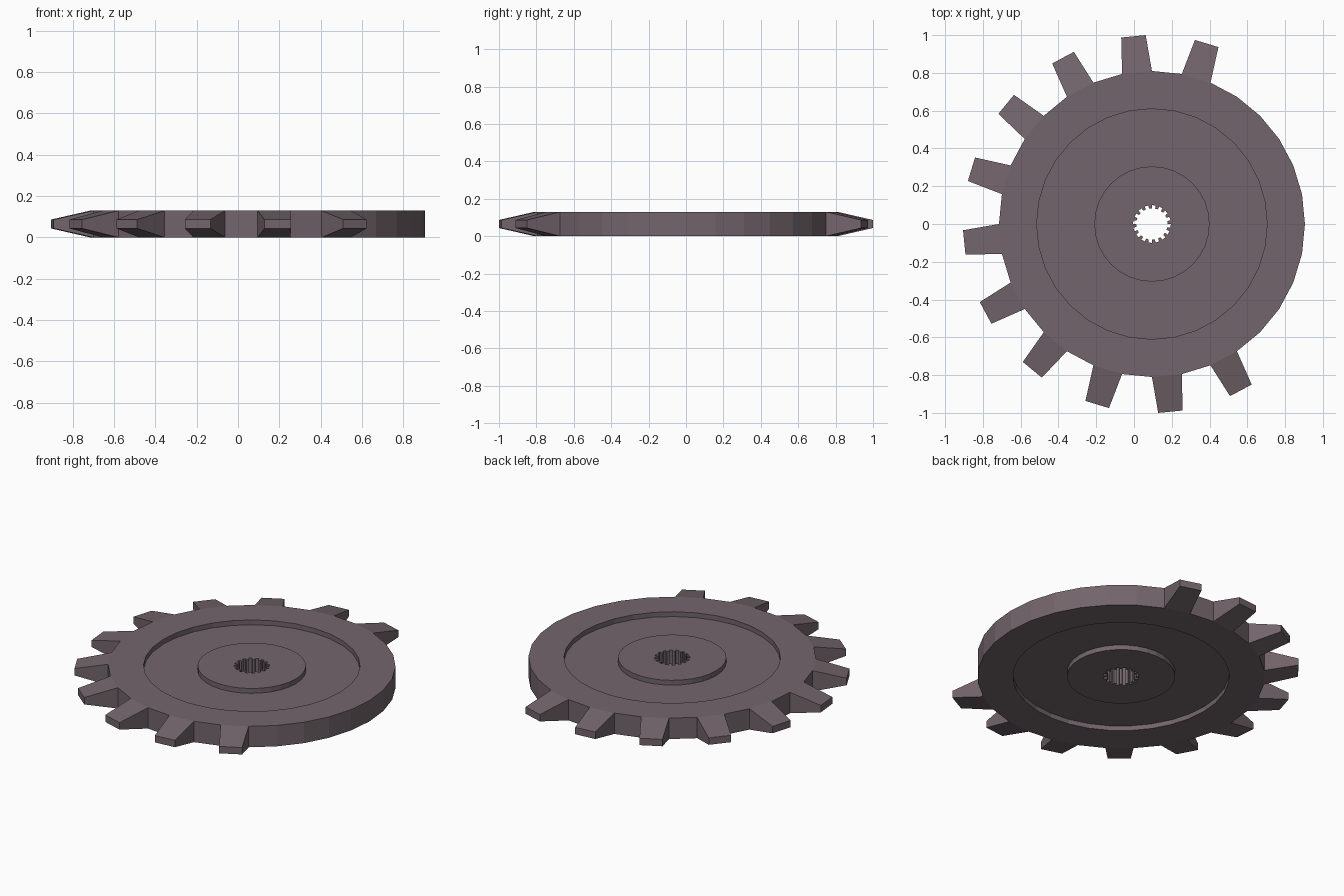
import bpy, bmesh
from math import cos, sin, pi, degrees, atan2
from mathutils import Vector

if "Cube" in bpy.data.objects:
    bpy.data.objects.remove(bpy.data.objects["Cube"])

SIDES, H, D = 32, 0.13, 0.03      # disc sides, thickness, recess depth
CX = 0.095                        # disc centre is offset by the missing teeth

bm = bmesh.new()

# Disc: closed radius/height profile spun round the axle
profile = [(0.10, 0), (0.305, 0), (0.305, D), (0.61, D), (0.61, 0), (0.81, 0),
           (0.81, H), (0.61, H), (0.61, H - D), (0.305, H - D), (0.305, H), (0.10, H)]
cols = [[bm.verts.new((r * cos(2 * pi * i / SIDES), r * sin(2 * pi * i / SIDES), z))
         for r, z in profile] for i in range(SIDES)]
n = len(profile)
outer, bore = [], []
for i in range(SIDES):
    a, b = cols[i], cols[(i + 1) % SIDES]
    for j in range(n):
        k = (j + 1) % n
        f = bm.faces.new((a[j], b[j], b[k], a[k]))
        if j == 5:
            outer.append(f)
        elif j == n - 1:
            bore.append(f)
bm.normal_update()


def extrude_tooth(face, radius, width, height):
    """Extrude a wall face to a radius, tapering its width and height."""
    c = face.calc_center_median()
    out = Vector((c.x, c.y, 0)).normalized()
    tan = Vector((-out.y, out.x, 0))
    new = bmesh.ops.extrude_discrete_faces(bm, faces=[face])["faces"][0]
    for v in new.verts:
        d = v.co - c
        v.co = out * radius + tan * d.dot(tan) * width + Vector((0, 0, c.z + d.z * height))


# Eleven sprocket teeth on every other rim face, rest of the rim left bare
for i in range(6, 27, 2):
    extrude_tooth(outer[i], 0.9985, 0.82, 0.33)

# Sixteen splines inside the axle hole
for i in range(0, SIDES, 2):
    extrude_tooth(bore[i], 0.083, 0.75, 1.0)

bmesh.ops.translate(bm, verts=bm.verts, vec=(CX, 0, 0))
bmesh.ops.recalc_face_normals(bm, faces=bm.faces)

mesh = bpy.data.meshes.new("partial_gear")
bm.to_mesh(mesh)
bm.free()
gear = bpy.data.objects.new("partial_gear", mesh)
bpy.context.collection.objects.link(gear)

mat = bpy.data.materials.new("dark_steel")
mat.diffuse_color = (0.17, 0.13, 0.148, 1)
mat.use_nodes = True
mat.node_tree.nodes["Principled BSDF"].inputs["Base Color"].default_value = mat.diffuse_color
mesh.materials.append(mat)
